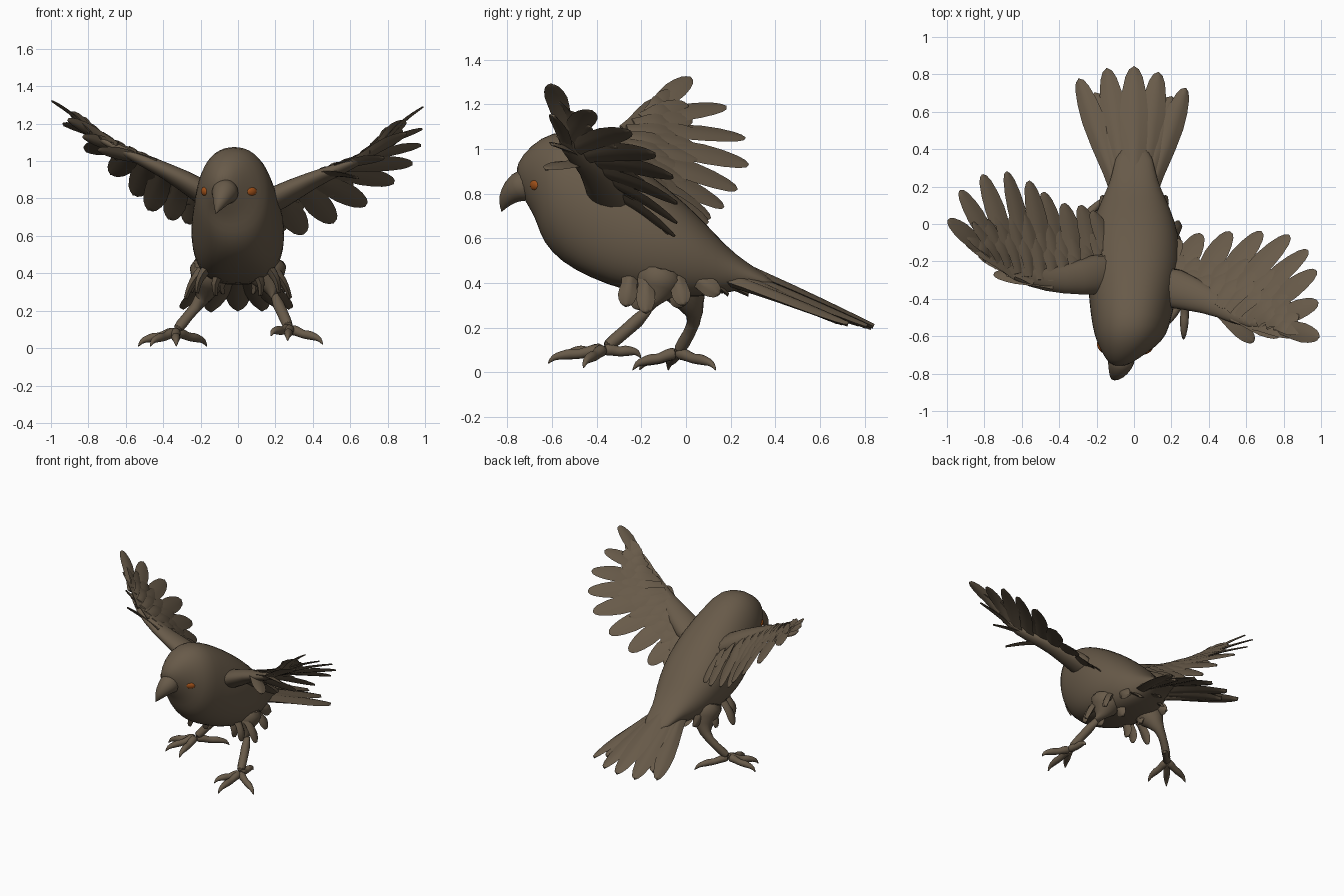
import bpy, bmesh, math
from mathutils import Vector as V
from mathutils.bvhtree import BVHTree

if "Cube" in bpy.data.objects:
    bpy.data.objects.remove(bpy.data.objects["Cube"])


def material(name, rgb):
    m = bpy.data.materials.new(name)
    m.diffuse_color = (*rgb, 1)
    m.use_nodes = True
    m.node_tree.nodes["Principled BSDF"].inputs["Base Color"].default_value = m.diffuse_color
    return m


BROWN = material("plumage brown", (0.138, 0.103, 0.067))
ORANGE = material("eye orange", (0.37, 0.085, 0.010))


def finish(name, bm, mat=BROWN, subdiv=0, angle=50):
    bmesh.ops.recalc_face_normals(bm, faces=bm.faces)
    me = bpy.data.meshes.new(name)
    bm.to_mesh(me)
    bm.free()
    ob = bpy.data.objects.new(name, me)
    bpy.context.collection.objects.link(ob)
    me.materials.append(mat)
    if subdiv:
        s = ob.modifiers.new("smooth", 'SUBSURF')
        s.levels = s.render_levels = subdiv
    bpy.ops.object.select_all(action='DESELECT')
    ob.select_set(True)
    bpy.context.view_layer.objects.active = ob
    bpy.ops.object.shade_smooth_by_angle(angle=math.radians(angle))
    return ob


def loft(bm, rings):
    """Skin a list of point rings and cap both ends."""
    vs = [[bm.verts.new(p) for p in r] for r in rings]
    n = len(vs[0])
    for a, b in zip(vs, vs[1:]):
        for i in range(n):
            bm.faces.new((a[i], a[(i + 1) % n], b[(i + 1) % n], b[i]))
    bm.faces.new(vs[0][::-1])
    bm.faces.new(vs[-1])


def tube(bm, pts, radii, sides=10, flat=1.0):
    pts = [V(p) for p in pts]
    rings = []
    for i, (p, r) in enumerate(zip(pts, radii)):
        d = (pts[min(i + 1, len(pts) - 1)] - pts[max(i - 1, 0)]).normalized()
        u = d.cross(V((0.13, 0.05, 1)) if abs(d.z) < 0.9 else V((0, 1, 0))).normalized()
        w = u.cross(d)
        rings.append([p + u * r * math.cos(t) + w * r * flat * math.sin(t)
                      for t in (2 * math.pi * k / sides for k in range(sides))])
    loft(bm, rings)


def feather(bm, base, tip, width, normal, thick=0.014, bend=0.02, root=0.45):
    """Leaf with a ridged lens section, slim at the root and rounded at the tip."""
    base, tip = V(base), V(tip)
    d = tip - base
    u = d.cross(V(normal)).normalized()
    n = u.cross(d).normalized()
    rings = []
    for t, k in ((0, root), (.2, .55 + root * .3), (.45, .95), (.65, 1), (.8, .86), (.92, .62), (.98, .36), (1, .08)):
        c = base + d * t + n * bend * math.sin(math.pi * t)
        w, h = width * k / 2, thick * (1.1 - 0.7 * t) / 2
        rings.append([c + u * w, c + u * w * .4 + n * h, c + n * h * 1.3, c - u * w * .4 + n * h,
                      c - u * w, c - u * w * .4 - n * h, c - n * h * 1.3, c + u * w * .4 - n * h])
    loft(bm, rings)


def along(pts, t):
    """Point at fraction t on a polyline."""
    f = min(max(t, 0), 0.9999) * (len(pts) - 1)
    i = int(f)
    return V(pts[i]).lerp(V(pts[i + 1]), f - i)


# Head and body: x shift, top (y, z), bottom (y, z), half width
SECTIONS = [
    (-.08, -.77, .90, -.73, .78, .045), (-.062, -.735, .975, -.69, .72, .095),
    (-.035, -.65, 1.055, -.665, .66, .152), (-.018, -.54, 1.09, -.64, .58, .197),
    (-.015, -.42, 1.05, -.56, .49, .218), (-.005, -.29, .975, -.43, .42, .24),
    (0, -.15, .88, -.27, .36, .255), (0, -.01, .765, -.09, .335, .24),
    (0, .10, .655, .07, .335, .195), (0, .18, .565, .19, .355, .145),
    (0, .27, .49, .29, .38, .112), (0, .42, .40, .42, .365, .09)]
bm = bmesh.new()
rings = []
for i, (x, ty, tz, by, bz, w) in enumerate(SECTIONS):
    c, h = V((x, (ty + by) / 2, (tz + bz) / 2)), V((0, (ty - by) / 2, (tz - bz) / 2))
    ring = []
    for k in range(24):
        a = 2 * math.pi * k / 24
        power = .62 if i > 4 and math.sin(a) < 0 else .9   # fuller belly
        cx = math.copysign(abs(math.cos(a)) ** power, math.cos(a))
        ring.append(c + h * math.sin(a) + V((w * cx, 0, 0)))
    rings.append(ring)
loft(bm, rings)
bmesh.ops.recalc_face_normals(bm, faces=bm.faces)
surface = BVHTree.FromBMesh(bm)
finish("body", bm, subdiv=1, angle=80)

# Beak
bm = bmesh.new()
tube(bm, [(-.06, -.69, .845), (-.075, -.755, .83), (-.092, -.797, .79), (-.108, -.818, .75), (-.12, -.826, .715)],
     [.085, .07, .046, .024, .004], 14)
finish("beak", bm, subdiv=1, angle=80)

# Eyes, set on the head surface
for name, side, y in (("right_eye", 1, -.682), ("left_eye", -1, -.662)):
    hit, nor, _, _ = surface.ray_cast(V((side, y, .837)), V((-side, 0, 0)))
    bm = bmesh.new()
    bmesh.ops.create_uvsphere(bm, u_segments=16, v_segments=10, radius=.024)
    rot = nor.to_track_quat('Z', 'Y')
    tangent = nor.cross(V((0, 0, 1))).normalized()
    for v in bm.verts:
        p = rot @ V((v.co.x, v.co.y, v.co.z * .6))
        v.co = hit - nor * .006 + p + tangent * p.dot(tangent) * .4
    finish(name, bm, ORANGE, angle=80)

# Wings: bone line, feather tips from the outermost inward, small thumb feather
WINGS = {
    "right": ([(.10, -.34, .77), (.32, -.40, .88), (.47, -.455, .945), (.62, -.53, .99), (.77, -.545, 1.09)],
              [(.99, -.605, 1.29), (.985, -.42, 1.17), (.975, -.25, 1.08), (.93, -.14, .98), (.83, -.06, .88),
               (.68, -.04, .76), (.51, -.04, .67), (.35, -.05, .61), (.24, -.08, .62)],
              [(.64, -.63, .91), (.78, -.60, 1.02), (.90, -.595, 1.15)]),
    "left": ([(-.10, -.28, .80), (-.30, -.315, .925), (-.47, -.32, 1.0), (-.64, -.27, 1.075), (-.78, -.17, 1.14)],
             [(-.995, .02, 1.32), (-.93, .18, 1.19), (-.81, .265, 1.05), (-.68, .28, .93), (-.56, .23, .82),
              (-.48, .17, .74), (-.37, .11, .69), (-.28, .10, .67), (-.22, .07, .67)],
             [(-.75, -.27, 1.06), (-.83, -.17, 1.13), (-.91, -.09, 1.22)])}
for side, (bone, tips, leading) in WINGS.items():
    s = V(bone[0])
    n = (V(tips[0]) - s).cross(V(tips[5]) - s).normalized()
    if n.z < 0:
        n = -n
    bm = bmesh.new()
    tube(bm, [V(p) + V((0, .03, -.025)) * (1 - i / 4) for i, p in enumerate(bone)], [.14, .09, .062, .046, .02], 14, .6)
    finish(side + "_wing_arm", bm, subdiv=1, angle=80)
    bm = bmesh.new()
    for i, tip in enumerate(tips):
        base = along(bone, 1 - i / 8)
        # Outer feathers twist until their vanes lie along y
        d = V(tip) - base
        edge = d.cross(V((0, 1, 0))).normalized()
        edge = edge if edge.z > 0 else -edge
        fn = n.lerp(edge, max(0, .75 - i / 4))
        feather(bm, base - n * .003 * (i % 2), tip, (.105, .115, .125, .13, .14, .14, .14, .14, .13)[i], fn, .018, .015, .8)
    finish(side + "_flight_feathers", bm)
    # Two shorter rows of covert feathers over the flight feathers
    bm = bmesh.new()
    for reach, lift, count in ((.58, .012, 13), (.36, .02, 12)):
        for k in range(count):
            t = k / (count - 1)
            base, tip = along(bone, 1 - t), along(tips, t)
            feather(bm, base + n * lift, base.lerp(tip, reach + .04 * (k % 2)) + n * lift, .10, n, .016, .012, .8)
    # Thumb and leading-edge feathers
    for k, tip in enumerate(leading):
        feather(bm, along(bone, .45 + .15 * k), tip, .10, n, .025, .01, .8)
    finish(side + "_covert_feathers", bm)

# Tail fan: middle feathers highest
bm = bmesh.new()
for bx, x, y, z, w in ((0, 0, .84, .205, .15), (-.04, -.145, .83, .20, .14), (.04, .13, .81, .205, .14),
                       (-.075, -.295, .775, .215, .125), (.075, .275, .725, .215, .125),
                       (-.05, -.21, .70, .22, .14), (.05, .20, .68, .225, .14)):
    feather(bm, (bx, .16, .50 - abs(bx) * 1.0), (x, y, z), w, (x * .6, 0, 1), .045, .005, .75)
finish("tail_feathers", bm)

# Loose feathers under the tail and around the thighs
bm = bmesh.new()
for x in (-.09, 0, .09):
    feather(bm, (x, .05, .40), (x * 1.1, .28 - abs(x), .345), .11, (0, 0, 1), .03)
for sx in (-1, 1):
    for x, y, z, tx, ty, tz in ((.19, -.18, .42, .28, -.18, .265), (.17, -.25, .42, .22, -.27, .295),
                                (.18, -.04, .42, .25, -.01, .30), (.10, -.22, .40, .12, -.21, .28),
                                (.14, .04, .42, .17, .15, .35), (.08, -.05, .38, .08, -.02, .29)):
        feather(bm, (x * sx, y, z), (tx * sx, ty, tz), .085, (sx, 0, .2), .04, .012, .9)
finish("thigh_feathers", bm)

# Legs: thigh, shank and foot with four clawed toes
LEGS = {
    "right": ([(.14, -.11, .47), (.16, -.13, .36), (.195, -.165, .275), (.24, -.27, .185), (.275, -.37, .10)],
              [(.175, -.54, .075), (.265, -.62, .05), (.455, -.46, .03), (.27, -.20, .075)]),
    "left": ([(-.14, -.05, .47), (-.155, .0, .36), (-.185, .055, .265), (-.27, .015, .17), (-.335, -.04, .085)],
             [(-.33, -.24, .02), (-.47, -.21, .02), (-.535, -.08, .02), (-.165, .135, .02)])}
for side, (path, toes) in LEGS.items():
    bm = bmesh.new()
    tube(bm, path, [.135, .11, .042, .027, .036], 12)
    finish(side + "_leg", bm, subdiv=1, angle=80)
    bm = bmesh.new()
    foot = V(path[-1])
    lift = V((0, 0, 1))
    for toe in toes:
        tip = V(toe)
        mid = [foot.lerp(tip, t) for t in (0, .22, .42, .58, .74, .9)]
        pts = [mid[0], mid[1] + lift * .008, mid[2], mid[3] + lift * .012, mid[4] + lift * .012, mid[5] + lift * .014,
               tip - lift * .014]
        tube(bm, pts, [.034, .029, .023, .028, .022, .016, .002], 8)
    finish(side + "_foot", bm, subdiv=1, angle=80)
